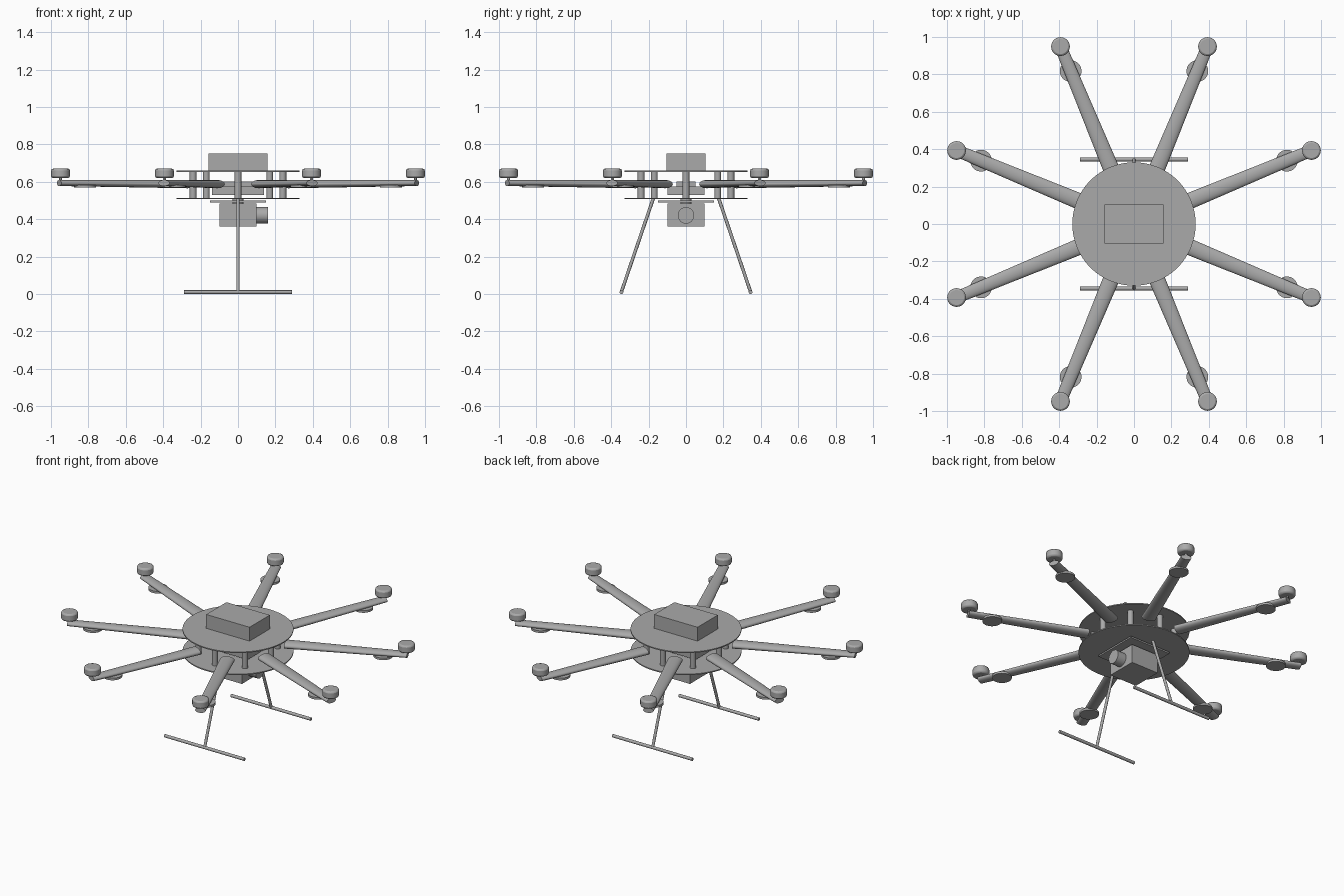
import bpy
from math import cos, sin, pi
from mathutils import Vector, Matrix

old = bpy.data.objects.get("Cube")
if old:
    bpy.data.objects.remove(old, do_unlink=True)

grey = bpy.data.materials.new("matte grey")
grey.use_nodes = True
colour = (0.4, 0.4, 0.4, 1)
grey.diffuse_color = colour
grey.node_tree.nodes["Principled BSDF"].inputs["Base Color"].default_value = colour


def finish(name, smooth=False):
    ob = bpy.context.object
    ob.name = name
    ob.data.materials.append(grey)
    if smooth:
        bpy.ops.object.shade_smooth_by_angle()
    return ob


def box(name, size, z_low, z_high):
    bpy.ops.mesh.primitive_cube_add(size=1, location=(0, 0, (z_low + z_high) / 2))
    ob = finish(name)
    ob.data.transform(Matrix.Diagonal((size[0], size[1], z_high - z_low, 1)))
    return ob


def tube(name, start, end, r1, r2=None, sides=32, flatten=1):
    """Round bar between two points, optionally tapered and squashed in height."""
    start, end = Vector(start), Vector(end)
    axis = end - start
    bpy.ops.mesh.primitive_cone_add(vertices=sides, radius1=r1,
                                    radius2=r1 if r2 is None else r2,
                                    depth=axis.length)
    ob = finish(name)
    turn = axis.to_track_quat('Z', 'Y').to_matrix().to_4x4()
    squash = Matrix.Diagonal((1, flatten, 1, 1))
    ob.data.transform(Matrix.Translation((start + end) / 2) @ turn @ squash)
    bpy.ops.object.shade_smooth_by_angle()
    return ob


def polar(r, angle, z):
    return (r * cos(angle), r * sin(angle), z)


# Central body: two thin plates, electronics between, battery on top
tube("lower_plate", (0, 0, 0.507), (0, 0, 0.514), 0.33, sides=64)
tube("upper_plate", (0, 0, 0.652), (0, 0, 0.659), 0.33, sides=64)
box("battery", (0.315, 0.21), 0.659, 0.75)
box("controller", (0.28, 0.2), 0.53, 0.575)
box("receiver", (0.2, 0.1), 0.575, 0.6)

for i in range(8):
    # Standoff pillars
    a = i * pi / 4
    tube("standoff", polar(0.24, a, 0.51), polar(0.24, a, 0.655), 0.018, sides=20)

    # Tapered arms with a motor at the tip and a disc underneath
    a += pi / 8
    tube("arm", polar(0.29, a, 0.587), polar(1.035, a, 0.593),
         0.044, 0.032, sides=24, flatten=0.5)
    tube("arm_disc", polar(0.885, a, 0.568), polar(0.885, a, 0.582), 0.058)
    tube("motor_shaft", polar(1.027, a, 0.595), polar(1.027, a, 0.63), 0.008, sides=12)
    motor = tube("motor", polar(1.027, a, 0.62), polar(1.027, a, 0.67), 0.05)
    bevel = motor.modifiers.new("rim", 'BEVEL')
    bevel.width = 0.01
    bevel.segments = 2

# Camera slung below on a mounting plate, lens facing the model's left
box("camera_mount", (0.3, 0.3), 0.49, 0.5)
tube("mount_pin", (0, 0, 0.48), (0, 0, 0.51), 0.03, sides=20)
box("camera_body", (0.197, 0.2), 0.36, 0.483)
tube("camera_lens", (0.09, 0, 0.42), (0.16, 0, 0.42), 0.044)

# Landing gear
for side in (-1, 1):
    tube("landing_leg", (0, side * 0.175, 0.51), (0, side * 0.345, 0.012), 0.009, sides=16)
    tube("landing_skid", (-0.29, side * 0.345, 0.01), (0.29, side * 0.345, 0.01), 0.01, sides=16)
